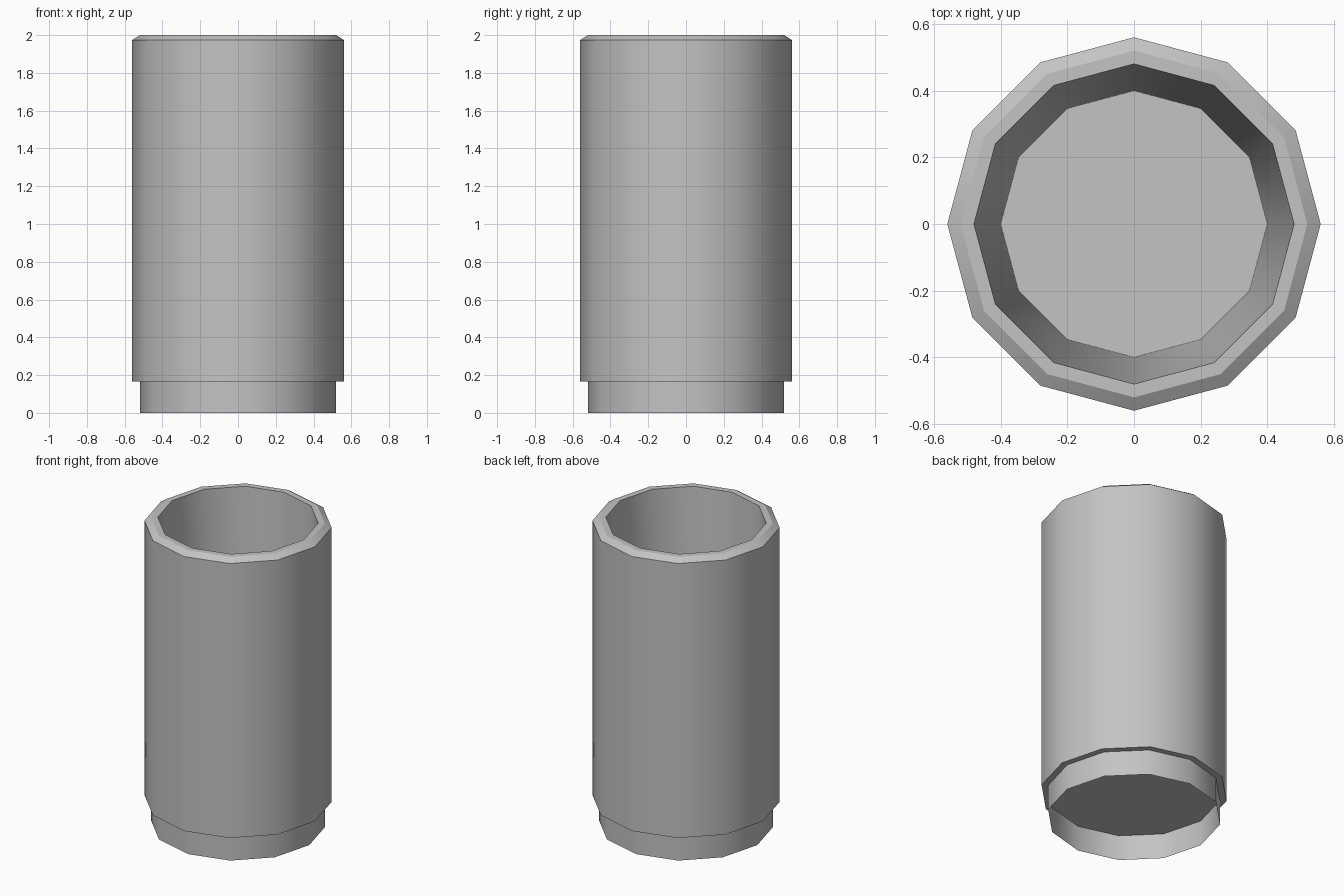
import bpy, bmesh, math

if "Cube" in bpy.data.objects:
    bpy.data.objects.remove(bpy.data.objects["Cube"], do_unlink=True)

SIDES = 12

grey = bpy.data.materials.new("plain_grey")
grey.use_nodes = True
colour = (0.55, 0.55, 0.55, 1)
grey.diffuse_color = colour
grey.node_tree.nodes["Principled BSDF"].inputs["Base Color"].default_value = colour


def lathe(name, profile, cap_start=False, cap_end=False):
    """Turn (radius, height) points into a twelve-sided shell."""
    bm = bmesh.new()
    rings = [[bm.verts.new((r * math.cos(math.tau * i / SIDES),
                            r * math.sin(math.tau * i / SIDES), z))
              for i in range(SIDES)] for r, z in profile]
    for low, high in zip(rings, rings[1:]):
        for i in range(SIDES):
            j = (i + 1) % SIDES
            bm.faces.new((low[i], low[j], high[j], high[i]))
    if cap_start:
        bm.faces.new(rings[0][::-1])
    if cap_end:
        bm.faces.new(rings[-1])
    mesh = bpy.data.meshes.new(name)
    bm.to_mesh(mesh)
    bm.free()
    mesh.materials.append(grey)
    obj = bpy.data.objects.new(name, mesh)
    bpy.context.collection.objects.link(obj)
    bpy.ops.object.select_all(action="DESELECT")
    obj.select_set(True)
    bpy.context.view_layer.objects.active = obj
    bpy.ops.object.shade_smooth_by_angle(angle=math.radians(32))
    return obj


# Hollow body: underside, wall, chamfered rim, tapered inside and floor
lathe("cup_body", [(0.52, 0.167), (0.56, 0.167), (0.56, 1.974), (0.52, 2.0),
                   (0.48, 2.0), (0.40, 0.25)], cap_start=True, cap_end=True)

# Thin open skirt below the body
lathe("base_skirt", [(0.52, 0), (0.52, 0.167)])
